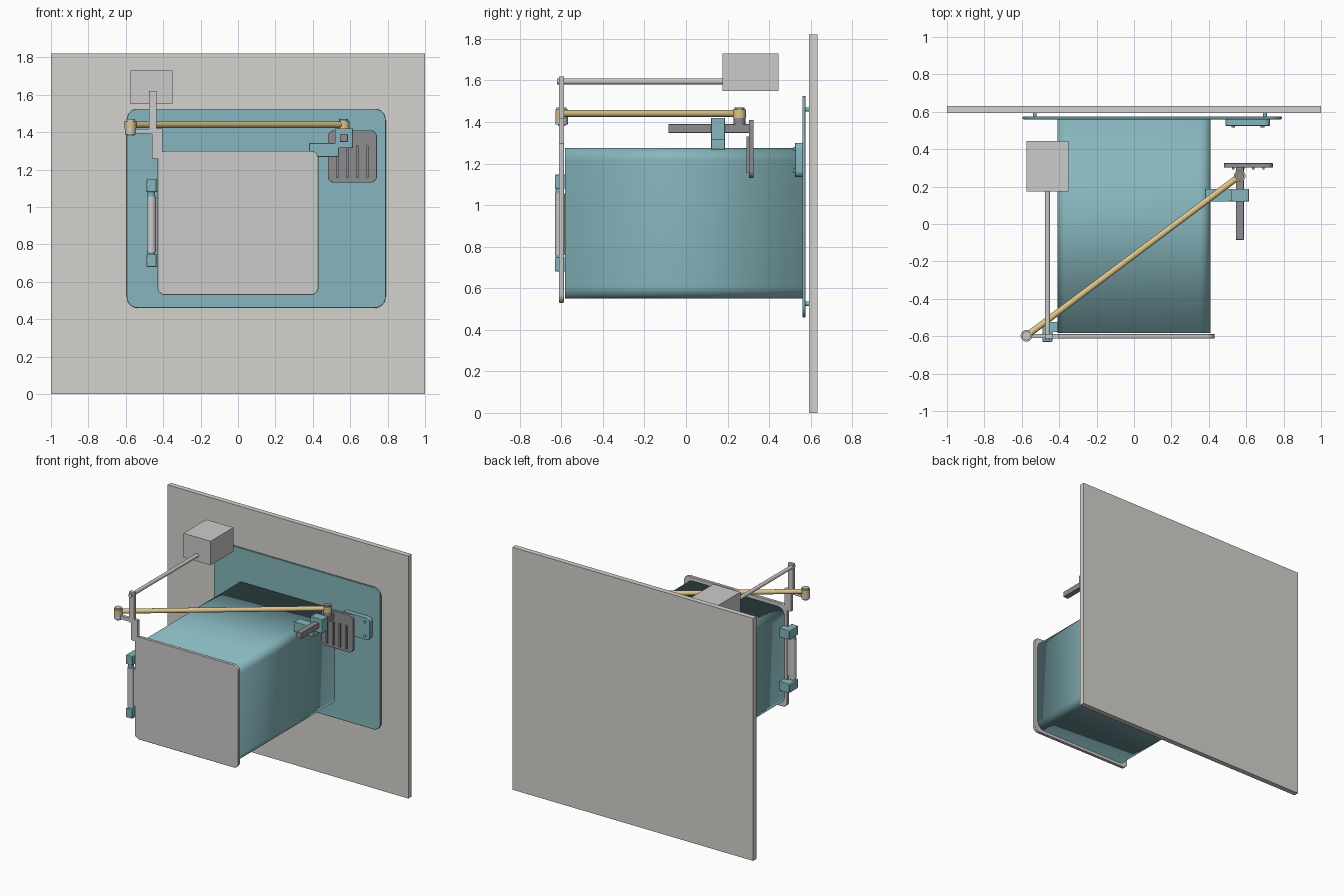
import bpy, bmesh, math
from mathutils import Vector

if "Cube" in bpy.data.objects:
    bpy.data.objects.remove(bpy.data.objects["Cube"])


def mat(name, rgb):
    m = bpy.data.materials.new(name)
    m.diffuse_color = (*rgb, 1)
    m.use_nodes = True
    m.node_tree.nodes["Principled BSDF"].inputs["Base Color"].default_value = m.diffuse_color
    return m


TEAL = mat("teal", (0.24, 0.47, 0.51))
DARK = mat("dark", (0.27, 0.27, 0.28))
WOOD = mat("tan", (0.72, 0.56, 0.26))
WALL = mat("wall_grey", (0.66, 0.65, 0.62))


def finish(name, bm, material=None, bevel=0):
    bmesh.ops.recalc_face_normals(bm, faces=bm.faces)
    me = bpy.data.meshes.new(name)
    bm.to_mesh(me)
    bm.free()
    ob = bpy.data.objects.new(name, me)
    bpy.context.collection.objects.link(ob)
    if material:
        me.materials.append(material)
    if bevel:
        b = ob.modifiers.new("bevel", "BEVEL")
        b.width, b.segments, b.limit_method = bevel, 2, "ANGLE"
    bpy.ops.object.select_all(action="DESELECT")
    ob.select_set(True)
    bpy.context.view_layer.objects.active = ob
    bpy.ops.object.shade_smooth_by_angle(angle=math.radians(35))
    return ob


def block(name, x, y, z, material=None, bevel=0):
    """Box from (min, max) pairs."""
    bm = bmesh.new()
    bmesh.ops.create_cube(bm, size=1)
    for v in bm.verts:
        v.co = [(a[0] + a[1]) / 2 + c * (a[1] - a[0]) for a, c in zip((x, y, z), v.co)]
    return finish(name, bm, material, bevel)


def rounded(name, x, y, z, r, material=None, bevel=0, caps=True):
    """Rounded rectangle in the xz plane, extruded along y."""
    pts = []
    for i, (cx, cz) in enumerate([(x[1] - r, z[1] - r), (x[0] + r, z[1] - r),
                                  (x[0] + r, z[0] + r), (x[1] - r, z[0] + r)]):
        for k in range(9):
            a = math.pi / 2 * (i + k / 8)
            pts.append((cx + r * math.cos(a), cz + r * math.sin(a)))
    bm = bmesh.new()
    rings = [[bm.verts.new((px, yy, pz)) for px, pz in pts] for yy in y]
    n = len(pts)
    for i in range(n):
        j = (i + 1) % n
        bm.faces.new((rings[0][i], rings[0][j], rings[1][j], rings[1][i]))
    if caps:
        bm.faces.new(rings[0])
        bm.faces.new(rings[1])
    return finish(name, bm, material, bevel)


def rod(name, a, b, r, material=None, sides=24):
    """Cylinder between two points."""
    a, b = Vector(a), Vector(b)
    d = b - a
    bm = bmesh.new()
    bmesh.ops.create_cone(bm, cap_ends=True, segments=sides, radius1=r, radius2=r, depth=d.length)
    q = d.to_track_quat("Z", "Y")
    for v in bm.verts:
        v.co = q @ v.co + (a + b) / 2
    return finish(name, bm, material)


# Wall, mounting flange and standoffs
block("wall_panel", (-1, 1), (0.593, 0.632), (0, 1.82), WALL)
rounded("mounting_flange", (-0.595, 0.79), (0.56, 0.575), (0.46, 1.525), 0.06, TEAL, 0.003)
for x in (-0.53, 0.70):
    for z in (0.525, 1.46):
        rod("standoff", (x, 0.57, z), (x, 0.6, z), 0.01, TEAL)

# Hollow duct
duct = rounded("duct", (-0.41, 0.41), (-0.583, 0.565), (0.55, 1.275), 0.06, TEAL, caps=False)
s = duct.modifiers.new("thickness", "SOLIDIFY")
s.thickness, s.offset = 0.015, -1

# Door with its crank arm
rounded("door", (-0.43, 0.43), (-0.612, -0.588), (0.53, 1.30), 0.04, bevel=0.003)
block("door_arm_lower", (-0.46, -0.405), (-0.612, -0.588), (1.26, 1.42))
block("door_arm_upper", (-0.477, -0.435), (-0.612, -0.588), (1.39, 1.62))
block("crank_lug", (-0.575, -0.455), (-0.61, -0.588), (1.392, 1.418))

# Counterweight
rod("counterweight_rod", (-0.462, -0.62, 1.595), (-0.462, 0.19, 1.595), 0.014)
block("counterweight", (-0.575, -0.35), (0.175, 0.445), (1.55, 1.73))

# Hinge barrel and brackets
rod("hinge_barrel", (-0.463, -0.607, 0.76), (-0.463, -0.607, 1.055), 0.024)
rod("hinge_pin", (-0.463, -0.607, 0.69), (-0.463, -0.607, 1.13), 0.014)
block("hinge_leaf", (-0.46, -0.42), (-0.61, -0.59), (0.77, 1.045))
for z in (0.68, 1.08):
    block("hinge_knuckle", (-0.49, -0.437), (-0.63, -0.525), (z, z + 0.068), TEAL, 0.004)
    block("hinge_foot", (-0.45, -0.40), (-0.578, -0.525), (z, z + 0.068), TEAL)
    zc = 0.754 if z < 1 else 1.067
    rod("hinge_collar", (-0.463, -0.607, zc - 0.013), (-0.463, -0.607, zc + 0.013), 0.02, TEAL)

# Connecting rod with eyes and pins
A, B = (-0.575, -0.598), (0.565, 0.257)
rod("connecting_rod", (*A, 1.44), (*B, 1.44), 0.017, WOOD)
for (x, y), m in ((A, None), (B, DARK)):
    rod("rod_eye", (x, y, 1.42), (x, y, 1.46), 0.031, WOOD)
    rod("eye_pin", (x, y, 1.38), (x, y, 1.462), 0.019, m)
    rod("pin_head", (x, y, 1.458), (x, y, 1.47), 0.024, m)
    rod("pin_base", (x, y, 1.388), (x, y, 1.42), 0.029, m)

# Slide bar, its guide and the damper plate
block("slide_bar", (0.545, 0.587), (-0.085, 0.305), (1.348, 1.39), DARK, 0.002)
block("guide_block", (0.518, 0.615), (0.12, 0.188), (1.315, 1.42), TEAL, 0.003)
block("guide_bracket", (0.38, 0.54), (0.12, 0.188), (1.268, 1.342), TEAL, 0.003)
rounded("slide_plate", (0.48, 0.743), (0.302, 0.325), (1.13, 1.41), 0.035, DARK, 0.002)
for i in range(4):
    x = 0.53 + i * 0.054
    block("plate_rib", (x - 0.006, x + 0.006), (0.292, 0.305), (1.155, 1.33), DARK)

# Catch pad on the flange with screws
rounded("catch_pad", (0.49, 0.727), (0.525, 0.562), (1.135, 1.30), 0.03, TEAL, 0.003)
for x in (0.53, 0.687):
    for z in (1.165, 1.27):
        rod("pad_screw", (x, 0.517, z), (x, 0.53, z), 0.01, TEAL, 12)
